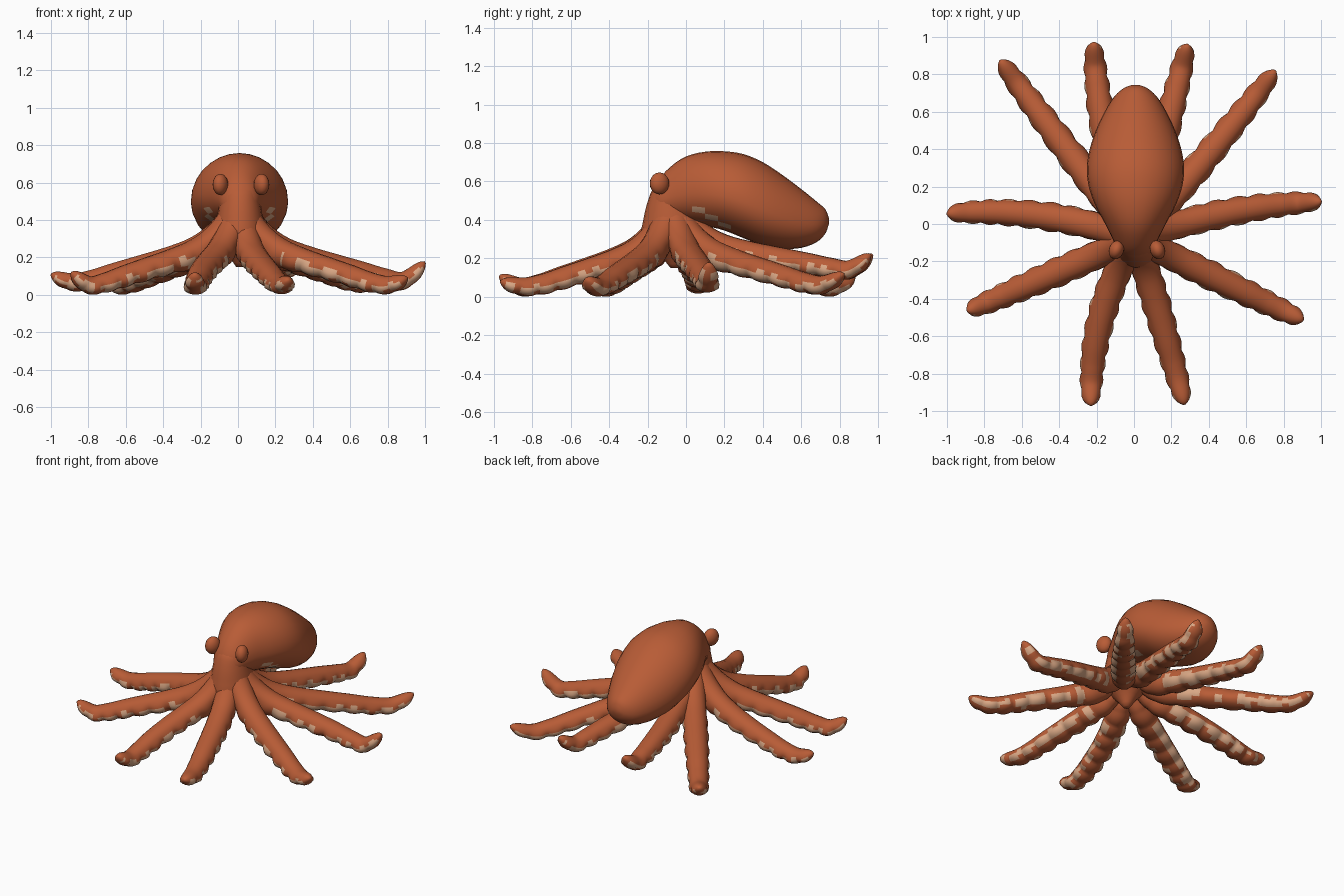
import bpy, bmesh, math, random
from mathutils import Vector

if "Cube" in bpy.data.objects:
    bpy.data.objects.remove(bpy.data.objects["Cube"])

random.seed(4)


def material(name, rgb):
    m = bpy.data.materials.new(name)
    m.diffuse_color = (*rgb, 1)
    m.use_nodes = True
    m.node_tree.nodes["Principled BSDF"].inputs["Base Color"].default_value = m.diffuse_color
    return m


SKIN = material("rust_orange_skin", (0.48, 0.107, 0.037))
PALE = material("pale_sucker_beige", (0.70, 0.39, 0.235))


def loft(name, rings, pale=lambda i, j: False):
    """Skin a list of equal-sized point rings, closing both ends."""
    bm = bmesh.new()
    vs = [[bm.verts.new(p) for p in ring] for ring in rings]
    n = len(vs[0])
    for i in range(len(vs) - 1):
        for j in range(n):
            k = (j + 1) % n
            f = bm.faces.new((vs[i][j], vs[i][k], vs[i + 1][k], vs[i + 1][j]))
            f.material_index = 1 if pale(i, j) else 0
    bm.faces.new(vs[0][::-1])
    bm.faces.new(vs[-1])
    bmesh.ops.recalc_face_normals(bm, faces=bm.faces)
    for f in bm.faces:
        f.smooth = True
    me = bpy.data.meshes.new(name)
    bm.to_mesh(me)
    bm.free()
    me.materials.append(SKIN)
    me.materials.append(PALE)
    ob = bpy.data.objects.new(name, me)
    bpy.context.collection.objects.link(ob)
    return ob


def catmull(pts, u):
    """Smooth curve through points (tuples), u in 0..1."""
    s = u * (len(pts) - 1)
    i = min(int(s), len(pts) - 2)
    t = s - i
    p1, p2 = Vector(pts[i]), Vector(pts[i + 1])
    p0 = Vector(pts[i - 1]) if i else 2 * p1 - p2
    p3 = Vector(pts[i + 2]) if i + 2 < len(pts) else 2 * p2 - p1
    return 0.5 * (2 * p1 + (p2 - p0) * t + (2 * p0 - 5 * p1 + 4 * p2 - p3) * t * t
                  + (3 * p1 - p0 - 3 * p2 + p3) * t ** 3)


# Mantle and head: upright oval sections (y, top, bottom, half width), widest below the middle
MANTLE = [(-0.195, .50, .43, .03), (-0.15, .60, .41, .088), (-0.08, .677, .40, .122),
          (0, .73, .39, .162), (.1, .755, .37, .215), (.2, .757, .345, .25), (.3, .742, .305, .26),
          (.4, .70, .267, .245), (.5, .635, .25, .212), (.6, .56, .255, .165),
          (.68, .495, .285, .115), (.725, .455, .33, .065), (.743, .41, .38, .02)]
N = 28
rings = []
for i in range(37):
    y, top, bot, w = catmull(MANTLE, i / 36)
    zc = bot + .43 * (top - bot)
    rings.append([(0.008 + w * math.cos(a), y,
                   zc + ((top - zc) if math.sin(a) > 0 else (zc - bot)) * math.sin(a))
                  for a in (2 * math.pi * j / N for j in range(N))])


def collar(i, j):
    """Thin pale strip sloping down and back on both lower sides."""
    low = 16 + (i - 10) // 2
    return 10 <= i <= 15 and j in (low, 41 - low)


loft("mantle", rings, collar)

# Neck: upright oval sections (z, centre y, half width, half depth)
NECK = [(.15, -.06, .02, .02), (.22, -.06, .07, .08), (.3, -.065, .135, .165), (.4, -.072, .125, .15),
        (.5, -.08, .107, .118), (.57, -.07, .095, .095), (.61, -.05, .04, .05)]
rings = []
for i in range(20):
    z, cy, w, d = catmull(NECK, i / 19)
    rings.append([(0.01 + w * math.cos(a), cy + d * math.sin(a), z)
                  for a in (2 * math.pi * j / 20 for j in range(20))])
loft("neck", rings)

# Eyes: bulging ovals on both sides of the head
for side, label in ((-1, "left"), (1, "right")):
    bpy.ops.mesh.primitive_uv_sphere_add(segments=16, ring_count=10, radius=1,
                                         location=(0.016 + side * 0.11, -0.138, 0.59))
    eye = bpy.context.object
    eye.name = label + "_eye"
    eye.scale = (0.04, 0.052, 0.057)
    eye.rotation_euler = (0, 0, side * 0.35)
    eye.data.materials.append(SKIN)
    bpy.ops.object.shade_smooth()

# Arms: (name, tip, middle point in plan, extra height along the outer half)
ARMS = [("front_left_arm", (-.23, -.97, .11), (-.175, -.5), 0),
        ("front_right_arm", (.27, -.965, .08), (.135, -.48), 0),
        ("fore_left_arm", (-.89, -.465, .12), (-.46, -.28), 0),
        ("fore_right_arm", (.905, -.515, .09), (.46, -.30), 0),
        ("side_left_arm", (-1.0, .055, .11), (-.5, .045), .015),
        ("side_right_arm", (1.0, .12, .175), (.5, .06), .025),
        ("rear_left_arm", (-.715, .875, .11), (-.36, .40), .0),
        ("rear_right_arm", (.755, .82, .12), (.38, .35), .01),
        ("back_left_arm", (-.215, .97, .22), (-.15, .46), .09),
        ("back_right_arm", (.285, .96, .22), (.16, .46), .09)]
FRACS = (0, .07, .15, .25, .38, .52, .66, .78, .89, 1)
HEIGHTS = (.50, .385, .30, .236, .187, .145, .105, .07, .056)
SIDES, STEPS = 16, 96


def arm(name, tip, mid, lift):
    base = Vector((0.008, -0.075))
    end, mid = Vector(tip[:2]), Vector(mid)
    ctrl = 2 * mid - (base + end) / 2
    path = []
    for k, f in enumerate(FRACS):
        p = base * (1 - f) ** 2 + ctrl * 2 * f * (1 - f) + end * f * f
        z = tip[2] if f == 1 else HEIGHTS[k] + lift * min(1, f * 1.2)
        path.append((p.x, p.y, z))
    rings = []
    for i in range(STEPS + 1):
        u = i / STEPS
        c = catmull(path, u)
        t = (catmull(path, min(1, u + .01)) - catmull(path, max(0, u - .01))).normalized()
        side = t.cross(Vector((0, 0, 1))).normalized()
        up = side.cross(t)
        r = .071 - .028 * u ** 2.5
        if u > .88:
            r *= math.sqrt(max(.03, 1 - ((u - .88) / .12) ** 2.6))
        # scalloped sucker rows flare out along the lower sides; the root is deeper below
        bump = abs(math.sin(u * math.pi * 11)) * min(1, max(0, (u - .22) * 4))
        deep = .9 + .5 * math.exp(-((u - .27) / .13) ** 2)
        ring = []
        for j in range(SIDES):
            a = 2 * math.pi * (j + .5) / SIDES
            s = math.sin(a)
            flare = math.exp(-((s + .45) / .4) ** 2)
            under = max(0, -s) * .12
            k = r * (1 + (.26 * bump - .03) * flare + under * bump)
            ring.append(c + side * k * 1.06 * math.cos(a) + up * k * (deep if s < 0 else .9) * s)
        rings.append(ring)
    # ragged pale band along each lower side: upper edge and depth vary in short blocks
    blocks = [[(random.random() < .3, random.choice((0, 1, 2, 2, 2, 2, 3))) for _ in range(2)]
              for _ in range(STEPS // 3 + 1)]

    def pale(i, j):
        if not STEPS * .36 < i < STEPS * .97:
            return False
        row, s = (j - 8, 0) if j < 11 else (14 - j, 1)   # rows below the widest line
        high, depth = blocks[i // 3][s]
        return (0 <= row < depth) or (row == -1 and high and depth > 0)

    loft(name, rings, pale)


for spec in ARMS:
    arm(*spec)
